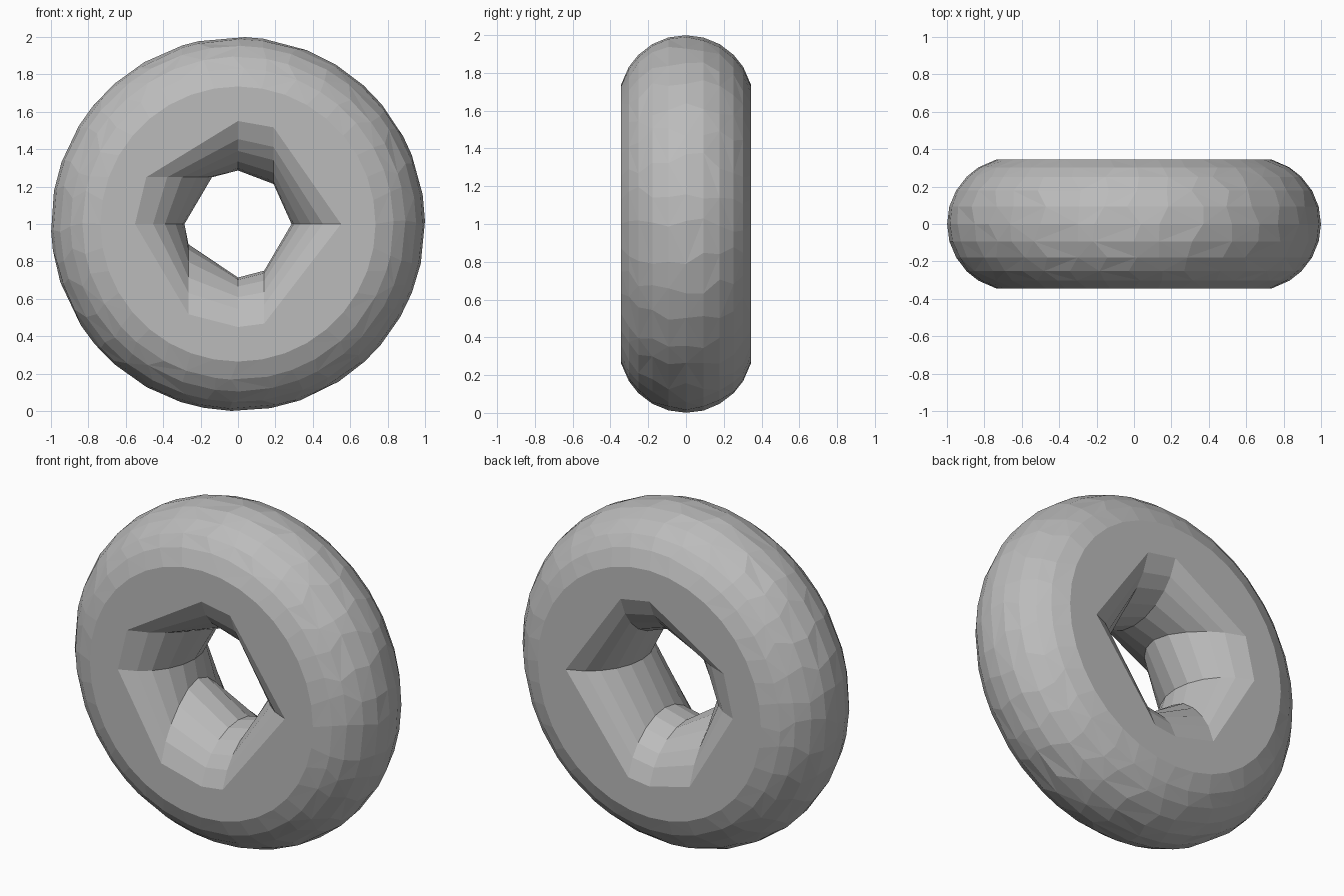
import bpy, bmesh, math, random

if "Cube" in bpy.data.objects:
    bpy.data.objects.remove(bpy.data.objects["Cube"], do_unlink=True)

random.seed(4)
CENTRE, TUBE, SIDES = 0.643, 0.357, 36
# Angles around the tube section; the two ends lie on the flat side walls
SECTION = [-75, -58, -45, -30, -15, 0, 15, 30, 45, 58, 75]

grey = bpy.data.materials.new("plain grey")
grey.use_nodes = True
COLOUR = (0.5, 0.5, 0.5, 1)
grey.diffuse_color = COLOUR
grey.node_tree.nodes["Principled BSDF"].inputs["Base Color"].default_value = COLOUR


def section(angle, way):
    """Radius and depth of a point on the tube section, slightly flat at its crown."""
    a = math.radians(angle)
    r = min(TUBE * math.cos(a), TUBE * math.cos(math.radians(15)) + 0.012)
    return CENTRE + way * r, TUBE * math.sin(a)


def hole_points(r):
    """Irregular eight-sided opening whose corners stay on fixed vertical and level lines."""
    def leg(d):
        return math.sqrt(max(r * r - d * d, 0))
    return [(0, r), (0.19, leg(0.19)), (r, 0), (0.14, -leg(0.14)),
            (0, -r), (-0.265, -leg(0.265)), (-r, 0), (-leg(0.25), 0.25)]


def tread_points(r, row, wobble):
    """Outer ring, staggered row by row for uneven facets."""
    pts = []
    for i in range(SIDES):
        a = math.tau * (i + random.uniform(-wobble, wobble)) / SIDES
        pts.append((r * math.sin(a), r * math.cos(a)))
    return pts


def add_loop(bm, pts, y):
    return [bm.verts.new((x, y, z + 1)) for x, z in pts]


def skin(bm, loops, split):
    """Join successive loops with quads, or with alternating triangles."""
    for row, (a, b) in enumerate(zip(loops, loops[1:])):
        n = len(a)
        for i in range(n):
            j = (i + 1) % n
            quad = [a[i], a[j], b[j], b[i]]
            if not split:
                bm.faces.new(quad)
            elif (i + row) % 2:
                bm.faces.new(quad[:3])
                bm.faces.new([quad[0], quad[2], quad[3]])
            else:
                bm.faces.new([quad[0], quad[1], quad[3]])
                bm.faces.new(quad[1:])


def ring_edges(bm, loop):
    return [bm.edges.get((v, loop[i - 1])) for i, v in enumerate(loop)]


bm = bmesh.new()

# Rounded outer surface
outer = []
for row, angle in enumerate(SECTION):
    r, y = section(angle, 1)
    outer.append(add_loop(bm, tread_points(r, row, 0 if abs(angle) == 75 else 0.28), y))
skin(bm, outer, True)

# Faceted, curved opening through the middle
inner = []
for angle in SECTION:
    r, y = section(angle, -1)
    inner.append(add_loop(bm, hole_points(r), y))
skin(bm, inner, False)

# Flat side walls
for end in (0, -1):
    bmesh.ops.triangle_fill(bm, use_beauty=True, use_dissolve=False,
                            edges=ring_edges(bm, outer[end]) + ring_edges(bm, inner[end]))

bmesh.ops.recalc_face_normals(bm, faces=bm.faces[:])
mesh = bpy.data.meshes.new("ring_body")
bm.to_mesh(mesh)
bm.free()
mesh.materials.append(grey)
ring = bpy.data.objects.new("ring_body", mesh)
bpy.context.collection.objects.link(ring)
